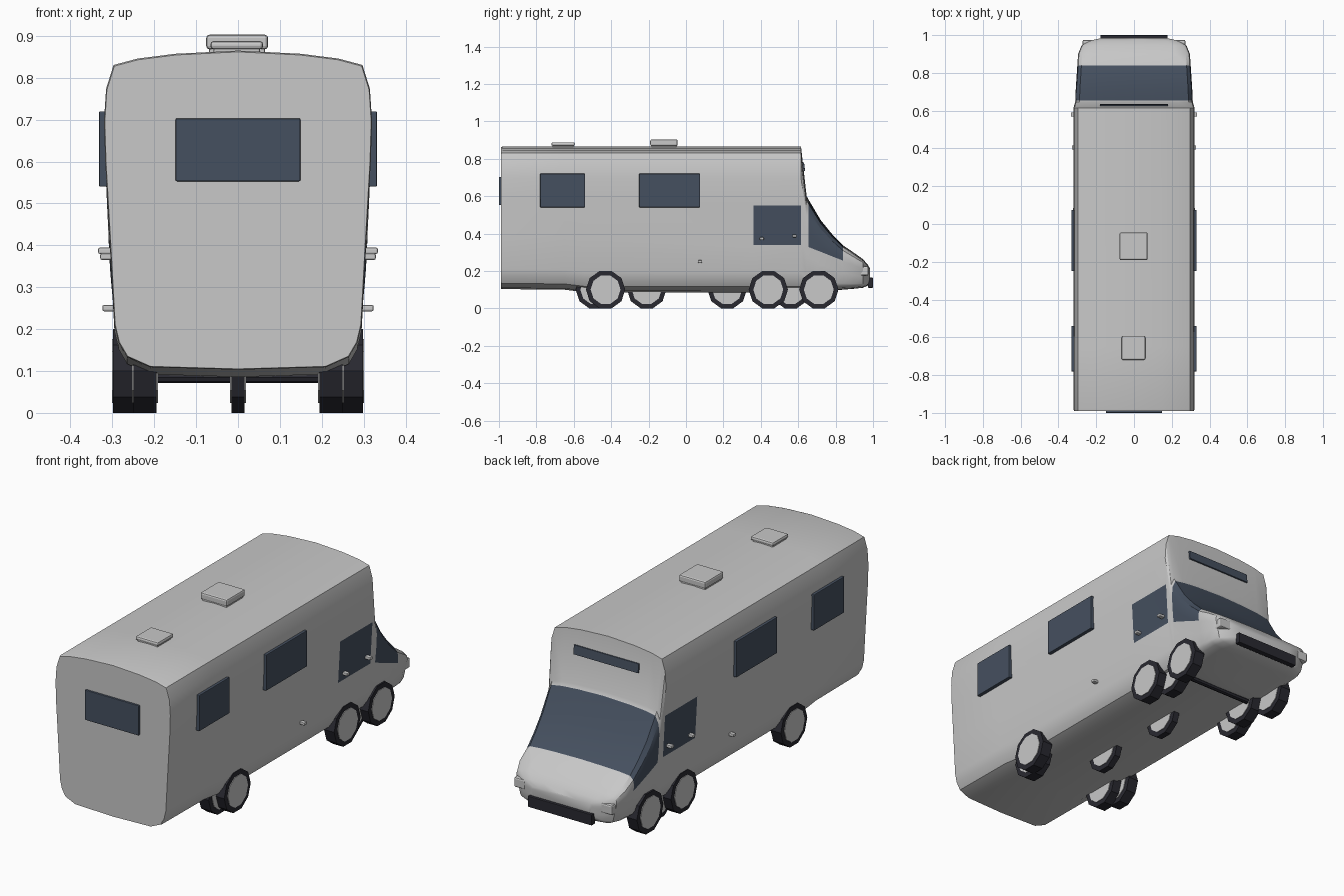
import bpy, bmesh, math
from mathutils import Vector

if "Cube" in bpy.data.objects:
    bpy.data.objects.remove(bpy.data.objects["Cube"])


def material(name, rgb):
    m = bpy.data.materials.new(name)
    m.diffuse_color = (*rgb, 1)
    m.use_nodes = True
    m.node_tree.nodes["Principled BSDF"].inputs["Base Color"].default_value = m.diffuse_color
    return m


SHELL = material("light grey shell", (0.58, 0.58, 0.58))
GLASS = material("dark blue glass", (0.06, 0.08, 0.115))
RUBBER = material("black rubber", (0.022, 0.022, 0.03))


def finish(bm, name, mats, smooth=None):
    bmesh.ops.recalc_face_normals(bm, faces=bm.faces)
    me = bpy.data.meshes.new(name)
    bm.to_mesh(me)
    bm.free()
    ob = bpy.data.objects.new(name, me)
    bpy.context.collection.objects.link(ob)
    for m in mats:
        me.materials.append(m)
    if smooth:
        bpy.ops.object.select_all(action='DESELECT')
        ob.select_set(True)
        bpy.context.view_layer.objects.active = ob
        bpy.ops.object.shade_smooth_by_angle(angle=math.radians(smooth))
    return ob


def box(name, loc, size, mat, bevel=0.0, tilt=0.0):
    bm = bmesh.new()
    bmesh.ops.create_cube(bm, size=1)
    bmesh.ops.scale(bm, vec=size, verts=bm.verts)
    if bevel:
        bmesh.ops.bevel(bm, geom=bm.edges[:], offset=bevel, segments=2,
                        profile=0.5, affect='EDGES')
    ob = finish(bm, name, [mat])
    ob.location = loc
    ob.rotation_euler.x = tilt
    return ob


# Body shell: half section (half width, height fraction) lofted along y
HALF = [(0, 0), (.21, .008), (.265, .04), (.285, .085), (.295, .14), (.305, .38),
        (.317, .65), (.32, .78), (.315, .88), (.297, .955), (.24, .975), (.15, .99), (0, 1)]
RING = HALF + [(-x, t) for x, t in HALF[-2:0:-1]]
# y, bottom, top, half width
SECTIONS = [(-.99, .105, .862, .318), (-.98, .103, .865, .32), (-.65, .1, .865, .32),
            (-.54, .086, .865, .32), (.615, .085, .865, .32), (.645, .085, .6, .312),
            (.655, .085, .582, .311), (.72, .09, .472, .308), (.78, .095, .398, .304),
            (.84, .1, .337, .3), (.9, .105, .296, .296), (.945, .11, .264, .278),
            (.97, .12, .236, .235), (.985, .145, .212, .17)]

bm = bmesh.new()
rings = [[bm.verts.new((x * w / .32, y, lo + t * (hi - lo))) for x, t in RING]
         for y, lo, hi, w in SECTIONS]
n = len(RING)
for a, b in zip(rings, rings[1:]):
    for i in range(n):
        j = (i + 1) % n
        bm.faces.new((a[i], a[j], b[j], b[i]))
bm.faces.new(rings[0])
bm.faces.new(rings[-1][::-1])
bm.normal_update()


def cut(co, no, y0, y1, side=False):
    """Slice only the faces lying between two y values."""
    faces = [f for f in bm.faces
             if y0 < f.calc_center_median().y < y1
             and (not side or abs(f.calc_center_median().x) > .28)]
    geom = set(faces)
    for f in faces:
        geom.update(f.edges)
        geom.update(f.verts)
    bmesh.ops.bisect_plane(bm, geom=list(geom), plane_co=co, plane_no=no)


# Windscreen and cab door glass are cut into the shell
sill = Vector((0, .075, .19))
cut((0, .65, .33), sill, .655, .84)
cut((0, .36, 0), (0, 1, 0), -.54, .615, True)
cut((0, 0, .34), (0, 0, 1), .36, .615, True)
cut((0, 0, .55), (0, 0, 1), .36, .615, True)
for f in bm.faces:
    c = f.calc_center_median()
    screen = .655 < c.y < .84 and (c - Vector((0, .65, .33))).dot(sill) > 0
    door = .36 < c.y < .615 and .34 < c.z < .55 and abs(c.x) > .28
    f.material_index = 1 if screen or door else 0
finish(bm, "body_shell", [SHELL, GLASS], 32)


# Wheels: ten-sided tyre with a pale hub disc on each face
def cylinder(bm, x, y, z, radius, width, sides, index):
    caps = [[bm.verts.new((x + s * width / 2, y + radius * math.cos(k * math.tau / sides),
                           z + radius * math.sin(k * math.tau / sides)))
             for k in range(sides)] for s in (-1, 1)]
    faces = [bm.faces.new(caps[0]), bm.faces.new(caps[1])]
    for k in range(sides):
        j = (k + 1) % sides
        faces.append(bm.faces.new((caps[0][k], caps[0][j], caps[1][j], caps[1][k])))
    for f in faces:
        f.material_index = index


def wheel(name, x, y, width):
    bm = bmesh.new()
    cylinder(bm, x, y, .1, .105, width, 10, 0)
    cylinder(bm, x, y, .1, .08, width + .006, 10, 1)
    finish(bm, name, [RUBBER, SHELL])


for s, side in ((-1, "left"), (1, "right")):
    for part, x, y in (("rear_outer", .27, -.43), ("rear_inner", .222, -.485),
                       ("middle", .27, .44), ("front_inner", .222, .56),
                       ("front", .27, .71)):
        wheel(f"{side}_{part}_wheel", s * x, y, .056)
    # Side windows
    for part, y0, y1 in (("rear", -.78, -.54), ("middle", -.25, .075)):
        box(f"{side}_{part}_window", (s * .322, (y0 + y1) / 2, .63),
            (.02, y1 - y0, .18), GLASS, .003)
    # Door handles, filler cap and headlight
    for part, x, y, z in (("front_handle", .317, .58, .387), ("rear_handle", .312, .405, .373),
                          ("filler_cap", .307, .075, .25)):
        box(f"{side}_{part}", (s * x, y, z), (.034, .022, .015), SHELL, .004)
    box(f"{side}_headlight", (s * .24, .945, .2), (.065, .06, .05), SHELL, .008)

wheel("centre_rear_wheel", 0, -.21, .032)
wheel("centre_front_wheel", 0, .22, .032)

# Front axle
bm = bmesh.new()
cylinder(bm, 0, .62, .085, .014, .46, 8, 0)
finish(bm, "front_axle", [RUBBER])

# Rear window, over-cab window and bumper
box("rear_window", (0, -.993, .628), (.298, .014, .15), GLASS, .003)
box("over_cab_window", (0, .628, .757), (.36, .012, .046), GLASS, .002, .113)
box("front_bumper", (0, .986, .137), (.355, .028, .054), RUBBER, .003)

# Roof vents: narrow neck under a rounded lid
for part, x, y, w, d, top in (("large", -.002, -.118, .148, .147, .903),
                              ("small", -.003, -.657, .126, .125, .888)):
    box(f"{part}_vent_neck", (x, y, .865), (w - .014, d - .014, .03), SHELL, .004)
    box(f"{part}_vent_lid", (x, y, (top + .868) / 2), (w, d, top - .868), SHELL, .008)
